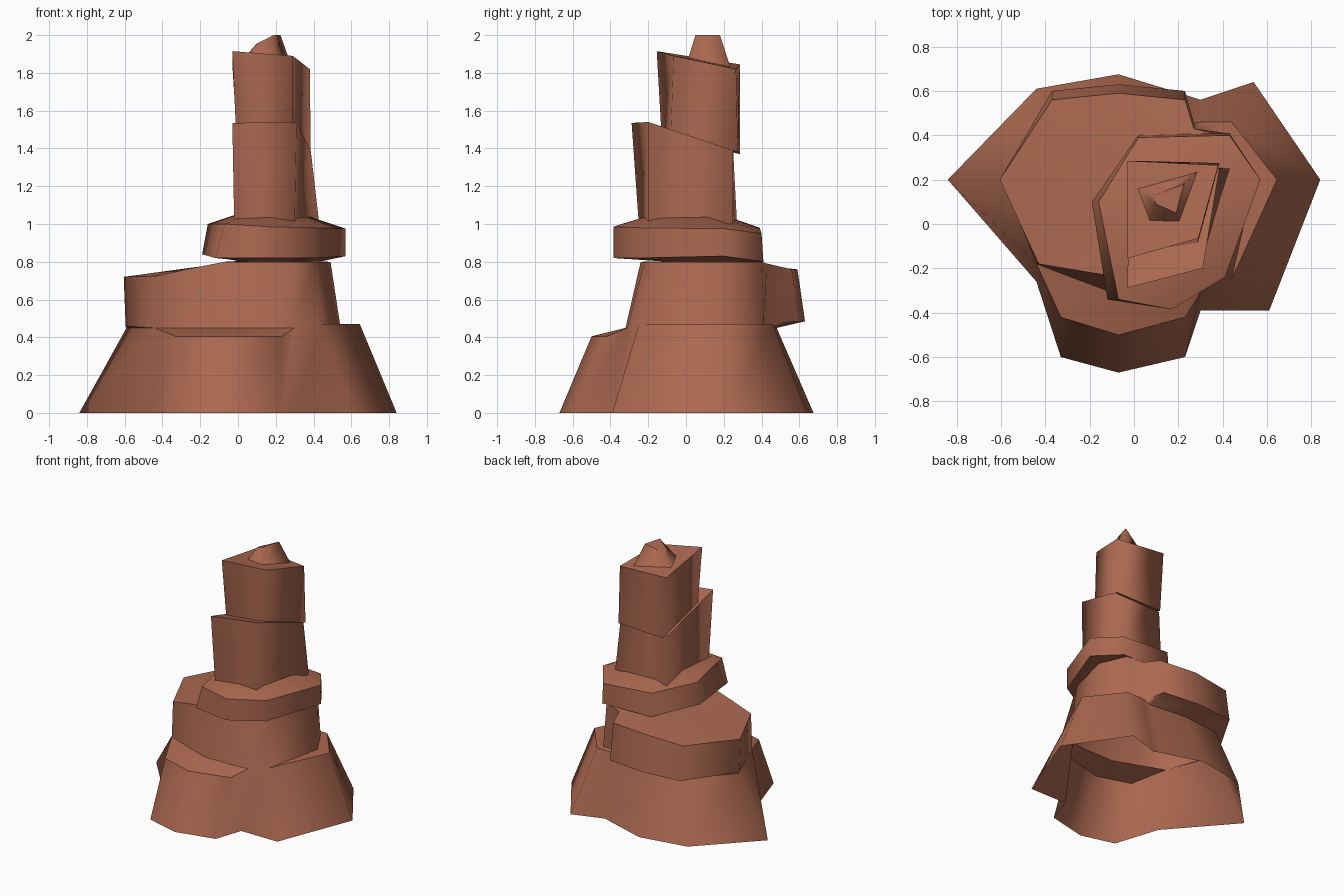
import bpy, bmesh, math

clay = bpy.data.materials.new("red_clay_rock")
clay.diffuse_color = (0.41, 0.14, 0.08, 1)


def loft(name, rings, top, bottom=None):
    """Skin a stack of rings, fan to a top point and, if given, a bottom point.
    Only edges running around the rings are kept sharp."""
    bm = bmesh.new()
    loops = [[bm.verts.new(p) for p in ring] for ring in rings]
    n = len(rings[0])
    for lo, hi in zip(loops, loops[1:]):
        for i in range(n):
            j = (i + 1) % n
            bm.faces.new((lo[i], lo[j], hi[j], hi[i]))
    for tip, loop in ((top, loops[-1]), (bottom, loops[0])):
        if tip:
            c = bm.verts.new(tip)
            for i in range(n):
                bm.faces.new((loop[i], loop[(i + 1) % n], c))
    for loop in loops:
        for i in range(n):
            e = bm.edges.get((loop[i], loop[(i + 1) % n]))
            e.smooth = False
    bmesh.ops.remove_doubles(bm, verts=bm.verts, dist=0.0005)
    bmesh.ops.recalc_face_normals(bm, faces=bm.faces)
    for e in bm.edges:
        if not e.smooth and len(e.link_faces) == 2:
            e.smooth = e.calc_face_angle(0) < math.radians(25)
    for f in bm.faces:
        f.smooth = True
    me = bpy.data.meshes.new(name)
    bm.to_mesh(me)
    bm.free()
    me.materials.append(clay)
    ob = bpy.data.objects.new(name, me)
    bpy.context.collection.objects.link(ob)
    return ob


# Base: ground outline, ledge rim, ledge inset / rear overhang, shelf rim
ground = [(x, y, 0) for x, y in (
    (-.84, .2), (-.44, -.26), (-.33, -.6), (-.07, -.67), (.23, -.6), (.3, -.39), (.61, -.39),
    (.84, .2), (.54, .64), (.3, .56), (.23, .583), (-.07, .675), (-.44, .61))]
rim = [(-.59, .2, .45), (-.44, -.18, .45), (-.33, -.42, .405), (-.07, -.5, .405), (.23, -.42, .405),
       (.3, -.31, .45), (.44, -.25, .47), (.645, .2, .47), (.44, .46, .47), (.31, .46, .47),
       (.23, .45, .45), (-.07, .48, .45), (-.37, .45, .45)]
inset = [(-.595, .2, .46), (-.44, -.18, .45), (-.27, -.245, .45), (-.07, -.32, .45), (.18, -.32, .45),
         (.3, -.31, .45), (.44, -.25, .47), (.54, .2, .47), (.42, .41, .47), (.28, .42, .47),
         (.23, .6, .485), (-.07, .63, .485), (-.37, .6, .485)]
shelf = [(-.605, .2, .72), (-.43, -.18, .725), (-.25, -.21, .765), (-.07, -.24, .8), (.18, -.24, .8),
         (.3, -.22, .8), (.4, -.15, .8), (.49, .2, .8), (.4, .4, .8), (.27, .43, .79),
         (.23, .56, .76), (-.07, .59, .76), (-.37, .56, .74)]
loft("rock_base", [ground, rim, inset, shelf], (.02, .15, .805))

# Overhanging slab between base and tower
loft("rock_collar", [
    [(-.19, .1, .84), (-.12, -.34, .82), (.17, -.385, .82), (.41, -.24, .82),
     (.57, .2, .83), (.43, .41, .80), (.02, .4, .80)],
    [(-.16, .1, 1.0), (-.07, -.34, 1.0), (.17, -.385, .985), (.41, -.24, .98),
     (.57, .2, .975), (.43, .4, .95), (.02, .39, .98)]],
    (.17, .02, 1.11), (.17, .05, .79))

# Lower tower block with a slanted top
loft("lower_tower", [
    [(-.02, -.25, 1.0), (.3, -.2, 1.0), (.43, .25, 1.0), (-.02, .27, 1.0)],
    [(-.03, -.288, 1.535), (.31, -.2, 1.54), (.385, .25, 1.39), (-.02, .25, 1.38)]],
    (.16, 0, 1.46), (.17, 0, 1.0))

# Upper tower block, hanging over the back of the lower one
loft("upper_tower", [
    [(-.01, -.13, 1.48), (.29, -.08, 1.5), (.385, .275, 1.38), (0, .285, 1.37)],
    [(-.03, -.155, 1.915), (.29, -.065, 1.89), (.38, .265, 1.82), (-.03, .285, 1.845)]],
    (.15, .08, 1.87), (.17, .08, 1.44))

# Small peak on top
loft("rock_peak", [
    [(.015, .16, 1.86), (.07, .015, 1.88), (.205, .01, 1.87), (.285, .235, 1.83)],
    [(.09, .13, 1.945), (.1, .09, 1.955), (.19, .05, 2.0), (.225, .18, 2.0)]],
    (.18, .11, 1.985), (.15, .1, 1.85))
